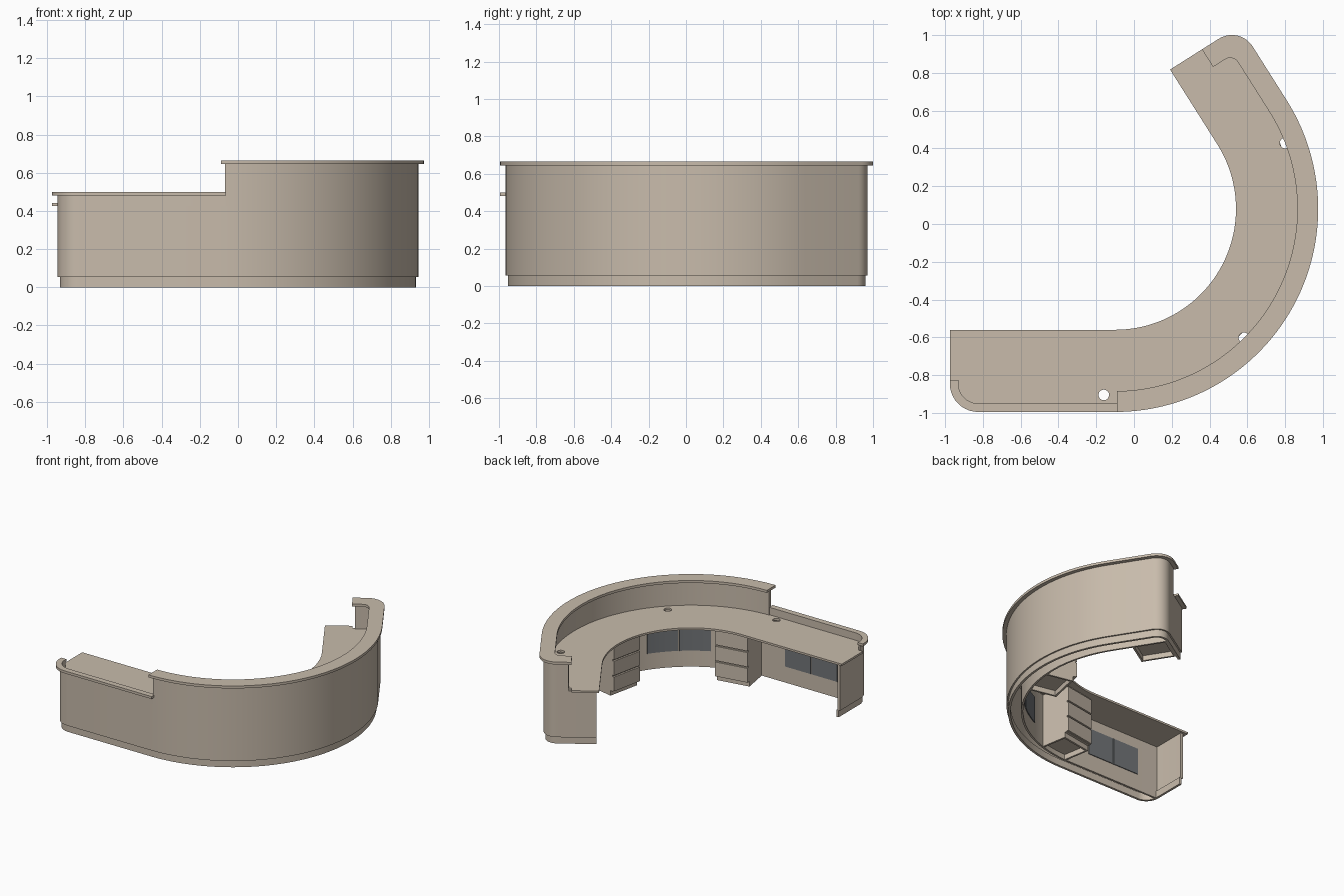
import bpy, bmesh, math
from mathutils import Vector

if "Cube" in bpy.data.objects:
    bpy.data.objects.remove(bpy.data.objects["Cube"], do_unlink=True)

# The desk follows one path: straight, arc, straight (s along it, r from the arc centre)
CENTRE = Vector((-0.10, 0.08))
ARC = math.radians(122.3)
START, END = -0.875, ARC + 0.468
OUTER, INNER = 1.075, 0.64
LOW_HOOK, HIGH_HOOK = 0.905, 0.84      # where the raised rims stop at each end
TOP_Z, TOP_T = 0.425, 0.016


def material(name, colour):
    m = bpy.data.materials.new(name)
    m.use_nodes = True
    m.diffuse_color = (*colour, 1)
    m.node_tree.nodes["Principled BSDF"].inputs["Base Color"].default_value = (*colour, 1)
    return m


BEIGE = material("beige laminate", (0.58, 0.50, 0.41))
GREY = material("grey panel", (0.17, 0.18, 0.19))


def frame(s):
    """Outward and forward directions, and the straight run past the arc."""
    a = min(max(s, 0), ARC) - math.pi / 2
    out = Vector((math.cos(a), math.sin(a)))
    along = Vector((-out.y, out.x))
    return out, along, s - min(max(s, 0), ARC)


def pt(s, r):
    out, along, extra = frame(s)
    return CENTRE + out * r + along * extra


def line(r, s0, s1, steps=56):
    arc = [ARC * i / steps for i in range(steps + 1)]
    stops = [s0] + [s for s in arc if s0 + 1e-4 < s < s1 - 1e-4] + [s1]
    return [pt(s, r) for s in stops]


def edge(inset, s0=None, s1=None, hook0=None, hook1=None):
    """Outer edge moved inwards, turning a rounded corner at a hooked end."""
    r = OUTER - inset
    head, tail = [], []
    turn = [math.pi / 2 * i / 10 for i in range(11)]
    if hook0:
        c = max(0.15 - inset, 0.05)
        s0 = START + inset + c
        head = [pt(START + inset, hook0)]
        head += [pt(s0 - c * math.cos(a), r - c + c * math.sin(a)) for a in turn[:-1]]
    if hook1:
        c = max(0.13 - inset, 0.05)
        s1 = END - inset - c
        tail = [pt(s1 + c * math.sin(a), r - c + c * math.cos(a)) for a in turn[1:]]
        tail += [pt(END - inset, hook1)]
    return head + line(r, s0, s1) + tail


def prism(name, outline, z0, z1, mat=BEIGE):
    bm = bmesh.new()
    base = bm.faces.new([bm.verts.new((p.x, p.y, z0)) for p in outline])
    grown = bmesh.ops.extrude_face_region(bm, geom=[base])["geom"]
    up = [v for v in grown if isinstance(v, bmesh.types.BMVert)]
    bmesh.ops.translate(bm, verts=up, vec=(0, 0, z1 - z0))
    bmesh.ops.recalc_face_normals(bm, faces=bm.faces)
    mesh = bpy.data.meshes.new(name)
    bm.to_mesh(mesh)
    bm.free()
    mesh.materials.append(mat)
    ob = bpy.data.objects.new(name, mesh)
    bpy.context.collection.objects.link(ob)
    bpy.ops.object.select_all(action="DESELECT")
    ob.select_set(True)
    bpy.context.view_layer.objects.active = ob
    bpy.ops.object.shade_smooth_by_angle(angle=math.radians(30))
    return ob


def rim(name, near, far, z0, z1, **ends):
    return prism(name, edge(near, **ends) + edge(far, **ends)[::-1], z0, z1)


def band(name, r0, r1, s0, s1, z0, z1, mat=BEIGE):
    return prism(name, line(r1, s0, s1) + line(r0, s0, s1)[::-1], z0, z1, mat)


def block(name, s, r0, r1, t0, t1, z0, z1):
    """Flat-sided box set square to the path at s."""
    along = frame(s)[1]
    corners = ((r0, t0), (r1, t0), (r1, t1), (r0, t1))
    return prism(name, [pt(s, r) + along * t for r, t in corners], z0, z1)


# Outer shell with recessed plinth
rim("plinth", 0.042, 0.06, 0, 0.055, hook0=0.66, hook1=0.66)
rim("outer_wall", 0.03, 0.05, 0.055, TOP_Z, hook0=0.66, hook1=0.66)
rim("low_upstand", 0.03, 0.045, TOP_Z, 0.48, hook0=0.915, s1=0.03)
rim("high_upstand", 0.03, 0.05, TOP_Z, 0.645, s0=0.03, hook1=0.86)

# Ledges on top of the upstands
rim("low_ledge", 0, 0.045, 0.48, 0.5, hook0=LOW_HOOK, s1=0.035)
rim("high_counter", 0, 0.11, 0.645, 0.665, s0=0.01, hook1=HIGH_HOOK)

# Worktop with cable holes
outline = line(INNER, START, END) + [pt(END, HIGH_HOOK)]
outline += edge(0.04, hook0=LOW_HOOK, hook1=HIGH_HOOK)[::-1] + [pt(START, LOW_HOOK)]
worktop = prism("worktop", outline, TOP_Z, TOP_Z + TOP_T)
for s, r in ((-0.06, 0.985), (0.785, 0.965), (1.94, 0.965)):
    p = pt(s, r)
    bpy.ops.mesh.primitive_cylinder_add(vertices=24, radius=0.028, depth=0.1,
                                        location=(p.x, p.y, TOP_Z))
    cutter = bpy.context.object
    cutter.name = "hole_cutter"
    cutter.hide_render = True
    cut = worktop.modifiers.new("cable_hole", "BOOLEAN")
    cut.operation, cut.solver, cut.object = "DIFFERENCE", "EXACT", cutter
    bpy.context.view_layer.objects.active = worktop
    bpy.ops.object.modifier_apply(modifier=cut.name)
    bpy.data.objects.remove(cutter, do_unlink=True)

# Inner back panel with pairs of grey access panels
band("back_panel", 0.925, 0.94, START + 0.05, END - 0.05, 0, TOP_Z)
for s0, s1 in ((-0.64, -0.18), (0.454, 0.96), (1.65, 2.13)):
    mid = (s0 + s1) / 2
    band("access_panel", 0.919, 0.925, s0, mid - 0.004, 0.13, 0.34, GREY)
    band("access_panel", 0.919, 0.925, mid + 0.004, s1, 0.13, 0.34, GREY)

# Drawer cabinets on hollow bases
HALF, FRONT, BACK = 0.13, 0.69, 0.925
for s in (0.17, 1.36, ARC + 0.28):
    block("cabinet", s, FRONT, BACK, -HALF, HALF, 0.04, TOP_Z)
    block("cabinet_base_front", s, FRONT + 0.02, FRONT + 0.035, -HALF, HALF, 0, 0.04)
    for t in (-HALF, HALF - 0.015):
        block("cabinet_base_side", s, FRONT + 0.035, BACK, t, t + 0.015, 0, 0.04)
    for i in range(3):
        z = 0.045 + i * 0.125
        block("drawer_front", s, FRONT - 0.014, FRONT, -HALF, HALF, z, z + 0.113)
